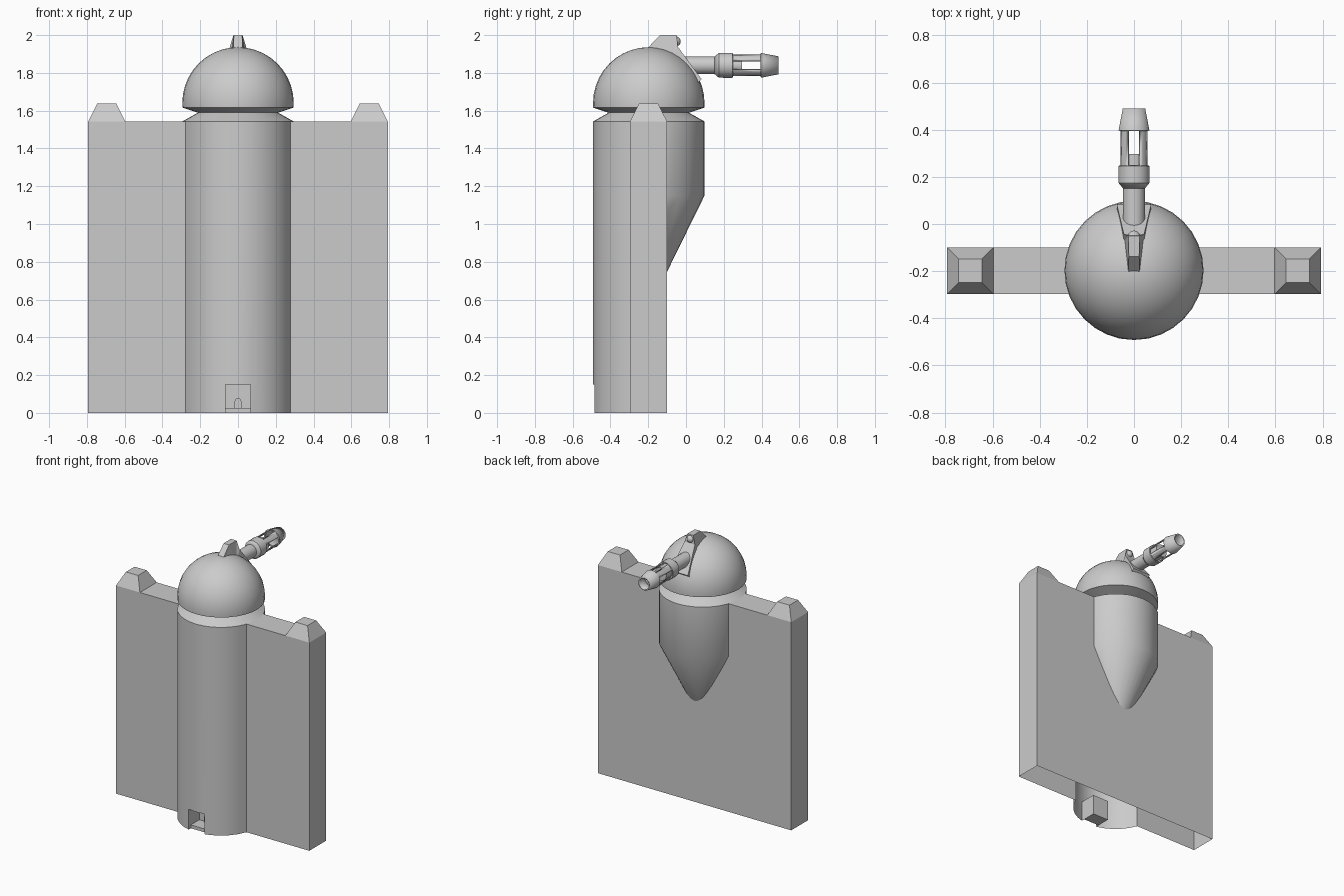
import bpy, bmesh, math
from mathutils import Matrix, Vector

if "Cube" in bpy.data.objects:
    bpy.data.objects.remove(bpy.data.objects["Cube"])

CY, R = -0.197, 0.295          # tower axis and radius
YF, YB, XW = -0.297, -0.10, 0.793   # wall front, back, half length
WALL_Z = 1.543


def finish(name, bm, smooth=True):
    bmesh.ops.remove_doubles(bm, verts=bm.verts, dist=1e-5)
    bmesh.ops.recalc_face_normals(bm, faces=bm.faces)
    mesh = bpy.data.meshes.new(name)
    bm.to_mesh(mesh)
    bm.free()
    ob = bpy.data.objects.new(name, mesh)
    bpy.context.collection.objects.link(ob)
    if smooth:
        bpy.ops.object.select_all(action='DESELECT')
        ob.select_set(True)
        bpy.context.view_layer.objects.active = ob
        bpy.ops.object.shade_smooth_by_angle(angle=math.radians(30))
    return ob


def lathe(profile, segs, matrix, skip=None, turn=0.0):
    """Revolve (radius, height) points; skip(ring, segment) leaves holes."""
    bm = bmesh.new()
    rings = []
    for r, h in profile:
        rings.append([bm.verts.new((r * math.cos(2 * math.pi * (i + turn) / segs),
                                    r * math.sin(2 * math.pi * (i + turn) / segs), h))
                      for i in range(segs)])
    for k in range(len(rings) - 1):
        for i in range(segs):
            if skip and skip(k, i):
                continue
            j = (i + 1) % segs
            bm.faces.new((rings[k][i], rings[k][j], rings[k + 1][j], rings[k + 1][i]))
    bmesh.ops.transform(bm, matrix=matrix, verts=bm.verts)
    return bm


def box(name, x0, x1, y0, y1, z0, z1, inset=0.0):
    bm = bmesh.new()
    bmesh.ops.create_cube(bm, size=1)
    for v in bm.verts:
        i = inset if v.co.z > 0 else 0
        v.co = (x1 - i if v.co.x > 0 else x0 + i,
                y1 - i if v.co.y > 0 else y0 + i,
                z1 if v.co.z > 0 else z0)
    return finish(name, bm, False)


axis_z = Matrix.Translation((0, CY, 0))
axis_y = Matrix.Translation((0, 0, 1.84)) @ Matrix.Rotation(-math.pi / 2, 4, 'X')

# Wall with round tower front, open underneath, doorway left out
half = [12.7, 23, 34, 46, 58, 70.2]
angles = [-a for a in reversed(half)] + [0] + half
plan = [(R * math.sin(math.radians(a)), CY - R * math.cos(math.radians(a))) for a in angles]
plan += [(XW, YF), (XW, YB), (-XW, YB), (-XW, YF)]
bm = bmesh.new()
levels = [[bm.verts.new((x, y, z)) for x, y in plan] for z in (0, 0.15, WALL_Z)]
n = len(plan)
for k in range(2):
    for i in range(n):
        if k == 0 and i in (5, 6):
            continue
        j = (i + 1) % n
        bm.faces.new((levels[k][i], levels[k][j], levels[k + 1][j], levels[k + 1][i]))
bm.faces.new(levels[2])
finish("wall_and_tower", bm)

# Corbelled rear of the tower
bm = lathe([(0.01, 0.571), (R, 1.15), (R, WALL_Z)], 32, axis_z)
bmesh.ops.bisect_plane(bm, geom=bm.verts[:] + bm.edges[:] + bm.faces[:],
                       plane_co=(0, YB, 0), plane_no=(0, 1, 0), clear_inner=True)
finish("tower_corbel", bm)

# Pinched neck and dome
dome = [(R, WALL_Z), (0.213, 1.589), (R - 0.001, 1.616)]
dome += [(max(R * math.cos(math.radians(a)), 0.0), 1.641 + R * math.sin(math.radians(a)))
         for a in range(0, 91, 9)]
finish("dome", lathe(dome, 32, axis_z))

# Corner merlons
for side, s in (("left", -1), ("right", 1)):
    a, b = sorted((s * 0.597, s * XW))
    box("merlon_" + side, a, b, YF, YB, WALL_Z, 1.638, 0.048)

# Doorway recess: jambs, ceiling, back and sill
D, DB = 0.065, -0.36
bm = bmesh.new()
for quad in ([(-D, -0.485, 0), (-D, DB, 0), (-D, DB, 0.15), (-D, -0.485, 0.15)],
             [(D, -0.485, 0), (D, DB, 0), (D, DB, 0.15), (D, -0.485, 0.15)],
             [(-D, -0.485, 0.15), (D, -0.485, 0.15), (D, DB, 0.15), (-D, DB, 0.15)],
             [(-D, DB, 0), (D, DB, 0), (D, DB, 0.15), (-D, DB, 0.15)]):
    bm.faces.new([bm.verts.new(p) for p in quad])
finish("doorway_recess", bm, False)
box("doorway_sill", -D, D, -0.46, DB, 0, 0.025)

# Small arched hatch at the back of the doorway
bm = bmesh.new()
arch = [(-0.018, 0.025), (0.018, 0.025)]
arch += [(0.018 * math.cos(t * math.pi / 6), 0.06 + 0.018 * math.sin(t * math.pi / 6)) for t in range(7)]
face = bm.faces.new([bm.verts.new((x, DB, z)) for x, z in arch])
ext = bmesh.ops.extrude_face_region(bm, geom=[face])
bmesh.ops.translate(bm, vec=(0, -0.012, 0),
                    verts=[e for e in ext["geom"] if isinstance(e, bmesh.types.BMVert)])
finish("hatch", bm, False)

# Gun bracket riding on the dome: (y, z, half width)
profile = [(-0.205, 1.93, 0.024), (-0.137, 2.0, 0.022), (-0.05, 2.0, 0.024),
           (-0.043, 1.938, 0.043), (0.083, 1.766, 0.073), (0.06, 1.745, 0.073),
           (-0.08, 1.86, 0.045)]
bm = bmesh.new()
sides = [[bm.verts.new((s * w, y, z)) for y, z, w in profile] for s in (-1, 1)]
for i in range(len(profile)):
    j = (i + 1) % len(profile)
    bm.faces.new((sides[0][i], sides[0][j], sides[1][j], sides[1][i]))
caps = [bm.faces.new(s) for s in sides]
bmesh.ops.triangulate(bm, faces=caps)
finish("gun_bracket", bm, False)

# Sight ball
bm = bmesh.new()
bmesh.ops.create_uvsphere(bm, u_segments=16, v_segments=10, radius=0.027,
                          matrix=Matrix.Translation((0, -0.055, 1.967)))
finish("sight_ball", bm)

# Inner barrel
finish("barrel_core", lathe([(0.0, -0.06), (0.047, -0.06), (0.047, 0.297), (0.0, 0.297)], 24, axis_y))

# Slotted muzzle sleeve, four openings
sleeve = lathe([(0.046, 0.15), (0.066, 0.174), (0.067, 0.246), (0.061, 0.248),
                (0.061, 0.395), (0.066, 0.397), (0.048, 0.49)], 24, axis_y,
               skip=lambda k, i: k == 3 and i % 6 in (0, 1, 5), turn=-0.5)
ob = finish("barrel_sleeve", sleeve)
mod = ob.modifiers.new("thickness", 'SOLIDIFY')
mod.thickness = 0.01
mod.offset = -1
